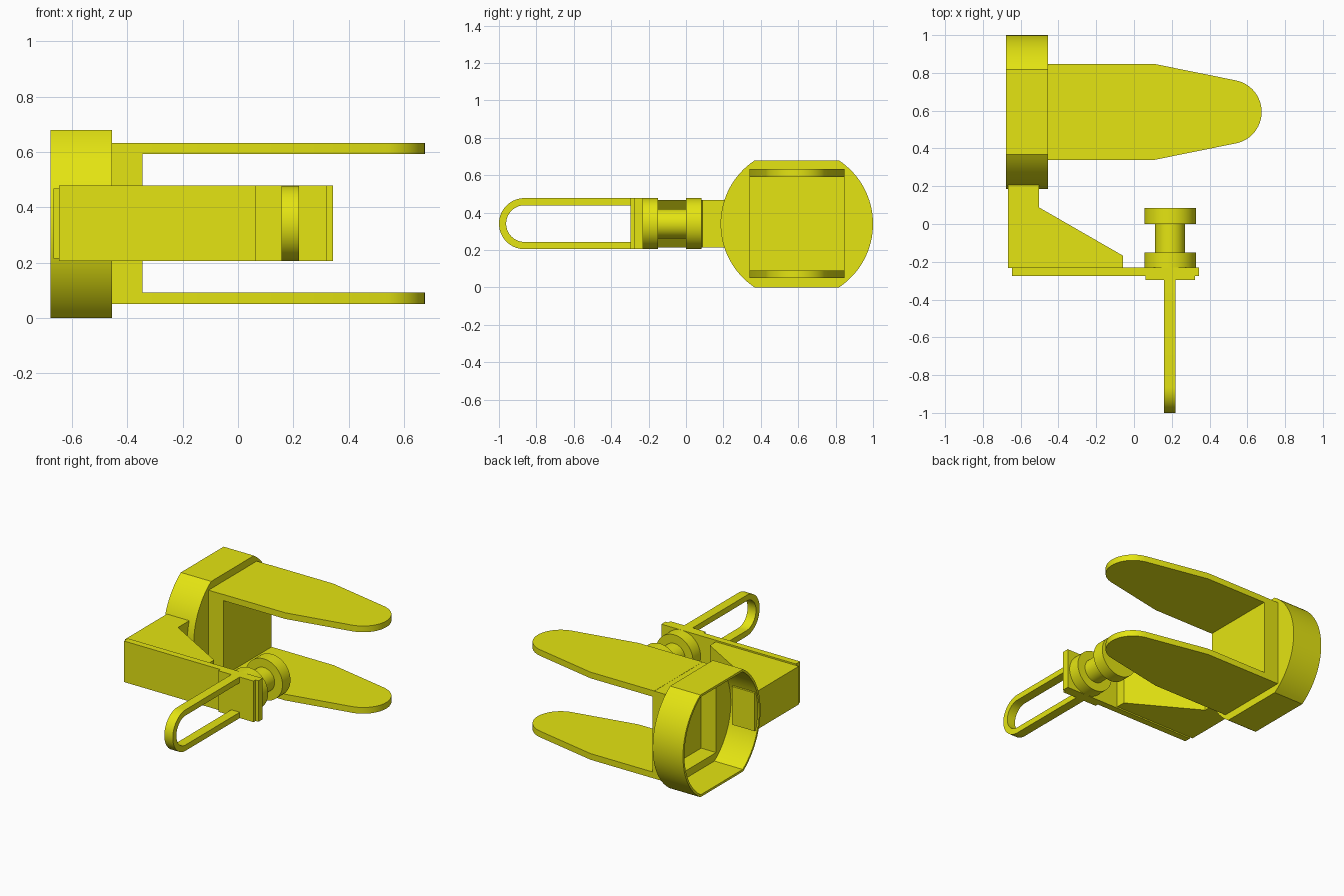
import bpy, bmesh
from math import sin, cos, pi, radians, asin
from mathutils import Vector

if "Cube" in bpy.data.objects:
    bpy.data.objects.remove(bpy.data.objects["Cube"])

mat = bpy.data.materials.new("yellow_plastic")
mat.diffuse_color = (0.78, 0.78, 0.006, 1)
mat.use_nodes = True
mat.node_tree.nodes["Principled BSDF"].inputs["Base Color"].default_value = mat.diffuse_color
MID = 0.3415          # height of the arm, spool and loop axis


def prism(name, outline, axis, lo, hi):
    """Extrude a closed 2D outline along an axis (x: yz, y: xz, z: xy)."""
    def place(a, b, t):
        return {'x': (t, a, b), 'y': (a, t, b), 'z': (a, b, t)}[axis]
    bm = bmesh.new()
    face = bm.faces.new([bm.verts.new(place(a, b, lo)) for a, b in outline])
    ext = bmesh.ops.extrude_face_region(bm, geom=[face])
    d = Vector(place(0, 0, hi - lo))
    bmesh.ops.translate(bm, vec=d, verts=[v for v in ext['geom'] if isinstance(v, bmesh.types.BMVert)])
    bmesh.ops.recalc_face_normals(bm, faces=bm.faces)
    me = bpy.data.meshes.new(name)
    bm.to_mesh(me)
    bm.free()
    ob = bpy.data.objects.new(name, me)
    bpy.context.collection.objects.link(ob)
    me.materials.append(mat)
    return ob


def box(name, x0, x1, y0, y1, z0, z1):
    return prism(name, [(x0, y0), (x1, y0), (x1, y1), (x0, y1)], 'z', z0, z1)


def arc(cx, cy, r, a0, a1, n):
    return [(cx + r * cos(a0 + (a1 - a0) * i / n), cy + r * sin(a0 + (a1 - a0) * i / n))
            for i in range(n + 1)]


def boolean(ob, other, op):
    m = ob.modifiers.new("bool", 'BOOLEAN')
    m.object, m.operation, m.solver = other, op, 'EXACT'
    bpy.context.view_layer.objects.active = ob
    bpy.ops.object.modifier_apply(modifier=m.name)
    bpy.data.objects.remove(other)


def smooth(ob):
    bpy.ops.object.select_all(action='DESELECT')
    ob.select_set(True)
    bpy.context.view_layer.objects.active = ob
    bpy.ops.object.shade_smooth_by_angle(angle=radians(25))


def cut_circle(r, h):
    """Circle with flat top and bottom."""
    a = asin(h / r)
    return arc(0.5925, 0.34, r, -a, a, 32) + arc(0.5925, 0.34, r, pi - a, pi + a, 32)


# Hollow cup with a raised socket, open at the back
cup = prism("cup", cut_circle(0.4075, 0.34), 'x', -0.678, -0.455)
boolean(cup, box("socket", -0.465, -0.345, 0.34, 0.847, 0.05, 0.632), 'UNION')
boolean(cup, prism("cup_cavity", cut_circle(0.3925, 0.325), 'x', -0.75, -0.47), 'DIFFERENCE')
boolean(cup, box("socket_cavity", -0.5, -0.36, 0.355, 0.832, 0.065, 0.617), 'DIFFERENCE')
smooth(cup)

# Two tapered prongs with round tips
t = radians(78)
prong = ([(-0.455, 0.34), (0.11, 0.34)] + arc(0.506, 0.5935, 0.17, -t, t, 24)
         + [(0.11, 0.847), (-0.455, 0.847)])
for name, z in (("lower_prong", 0.05), ("upper_prong", 0.592)):
    # start at the socket front so the socket stays hollow
    outline = [(max(x, -0.36), y) for x, y in prong]
    smooth(prism(name, outline, 'z', z, z + 0.041))

# Angled arm from the cup to the mounting plate
prism("arm", [(-0.668, 0.235), (-0.668, -0.232), (-0.058, -0.232), (-0.058, -0.168),
              (-0.503, 0.088), (-0.503, 0.235)], 'z', 0.214, 0.468)

# Mounting plate and front pad
box("plate", -0.647, 0.343, -0.275, -0.231, 0.205, 0.478)
box("pad", 0.062, 0.322, -0.296, -0.27, 0.205, 0.478)

# Spool: two flanges and a thin shaft
for name, r, y0, y1 in (("inner_flange", 0.1365, -0.235, -0.151),
                        ("shaft", 0.079, -0.155, 0.005),
                        ("outer_flange", 0.1365, 0.0, 0.084)):
    smooth(prism(name, arc(0.191, MID, r, 0, 2 * pi * 63 / 64, 63), 'y', y0, y1))

# Finger loop: U-shaped band
outer = [(-0.28, MID + 0.1365)] + arc(-0.8635, MID, 0.1365, pi / 2, 3 * pi / 2, 32) + [(-0.28, MID - 0.1365)]
inner = [(-0.28, MID - 0.098)] + arc(-0.8635, MID, 0.098, 3 * pi / 2, pi / 2, 32) + [(-0.28, MID + 0.098)]
smooth(prism("loop", outer + inner, 'x', 0.158, 0.22))
